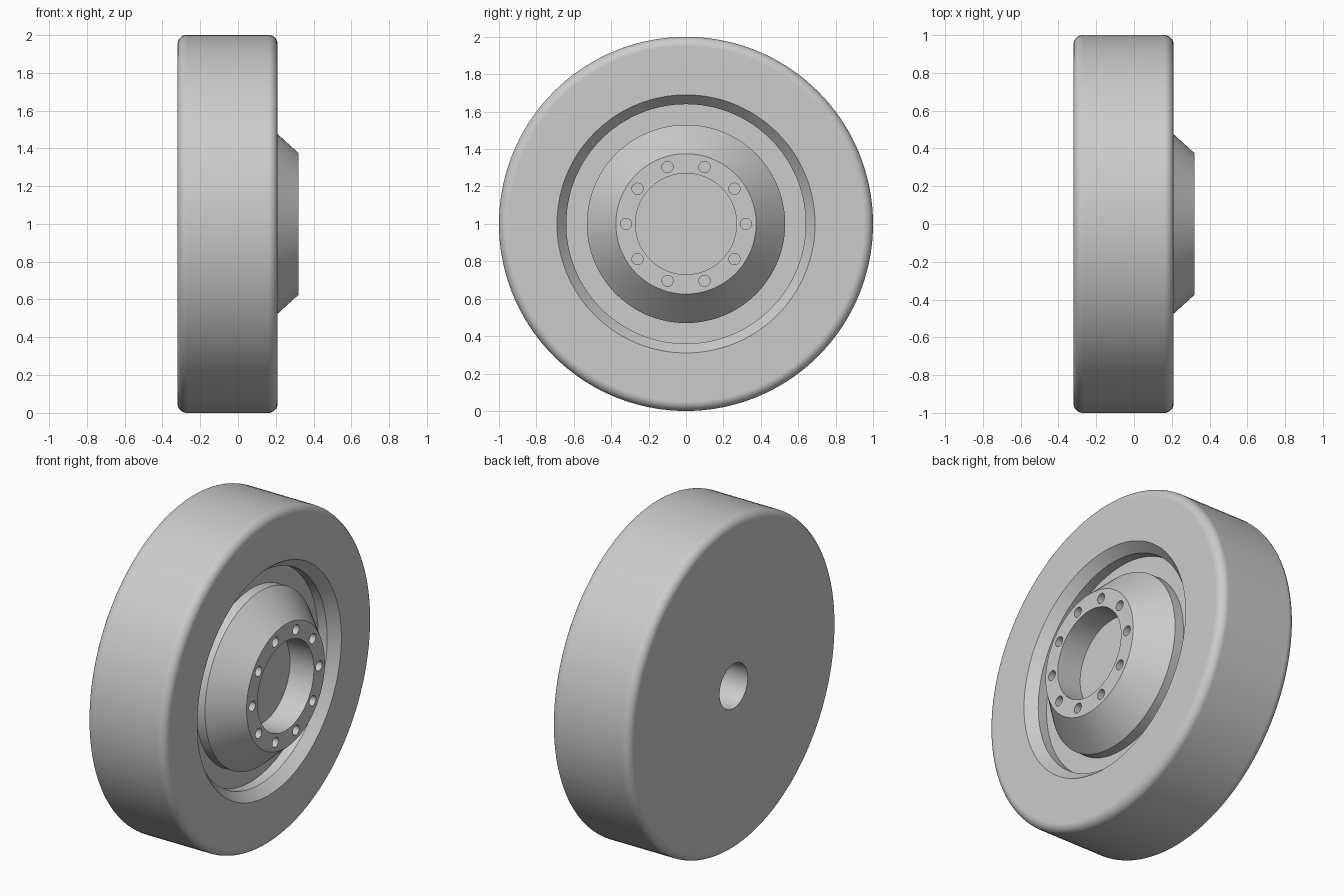
import bpy, bmesh
from math import pi, sin, cos, radians
from mathutils import Vector, Matrix

cube = bpy.data.objects.get("Cube")
if cube:
    bpy.data.objects.remove(cube, do_unlink=True)

grey = bpy.data.materials.new("light grey")
grey.use_nodes = True
grey.diffuse_color = (0.6, 0.6, 0.6, 1)
grey.node_tree.nodes["Principled BSDF"].inputs["Base Color"].default_value = grey.diffuse_color

AXLE_Z = 1.0
BACK, FACE, CAP = -0.32, 0.21, 0.32   # stations along the axle
FILLET = 0.05


def new_object(name, bm):
    bmesh.ops.recalc_face_normals(bm, faces=bm.faces)
    mesh = bpy.data.meshes.new(name)
    bm.to_mesh(mesh)
    bm.free()
    mesh.materials.append(grey)
    obj = bpy.data.objects.new(name, mesh)
    bpy.context.collection.objects.link(obj)
    return obj


def lathe(name, profile, steps=144):
    """Spin (x, radius) points around the axle."""
    bm = bmesh.new()
    verts = [bm.verts.new((x, 0, AXLE_Z + r)) for x, r in profile]
    edges = [bm.edges.new(pair) for pair in zip(verts, verts[1:])]
    bmesh.ops.spin(bm, geom=verts + edges, cent=(0, 0, AXLE_Z), axis=(1, 0, 0),
                   angle=2 * pi, steps=steps)
    bmesh.ops.remove_doubles(bm, verts=bm.verts, dist=1e-5)
    return new_object(name, bm)


def fillet(x, r, start):
    """Quarter-round corner points about a centre."""
    return [(x + FILLET * cos(radians(start - 10 * i)),
             r + FILLET * sin(radians(start - 10 * i))) for i in range(10)]


# Wheel body: blind axle hole, rounded tread, recessed groove, conical hub, bore
profile = [(-0.02, 0), (-0.02, 0.135), (BACK, 0.135)]
profile += fillet(BACK + FILLET, 1 - FILLET, 180)
profile += fillet(FACE - FILLET, 1 - FILLET, 90)
profile += [(FACE, 0.69), (0.15, 0.64), (0.09, 0.64), (0.09, 0.53), (0.15, 0.53),
            (CAP, 0.375), (CAP, 0.27), (0.16, 0.27), (0.16, 0)]
wheel = lathe("wheel", profile)

# Ring of bolt holes in the hub flange
bm = bmesh.new()
for i in range(10):
    a = i * 2 * pi / 10
    place = Matrix.Translation((CAP, 0.32 * cos(a), AXLE_Z + 0.32 * sin(a)))
    bmesh.ops.create_cone(bm, cap_ends=True, segments=24, radius1=0.03, radius2=0.03,
                          depth=0.2, matrix=place @ Matrix.Rotation(pi / 2, 4, 'Y'))
cutter = new_object("bolt_hole_cutter", bm)
cutter.hide_render = True
cutter.hide_viewport = True

holes = wheel.modifiers.new("bolt_holes", 'BOOLEAN')
holes.operation = 'DIFFERENCE'
holes.solver = 'EXACT'
holes.object = cutter

# Bake the holes, then shade smooth with crisp edges
bpy.context.view_layer.update()
graph = bpy.context.evaluated_depsgraph_get()
cut_mesh = bpy.data.meshes.new_from_object(wheel.evaluated_get(graph))
wheel.modifiers.clear()
wheel.data = cut_mesh
bpy.data.objects.remove(cutter, do_unlink=True)

bpy.ops.object.select_all(action='DESELECT')
wheel.select_set(True)
bpy.context.view_layer.objects.active = wheel
bpy.ops.object.shade_smooth_by_angle(angle=radians(25))
weighted = wheel.modifiers.new("flat_side_normals", 'WEIGHTED_NORMAL')
weighted.keep_sharp = True
